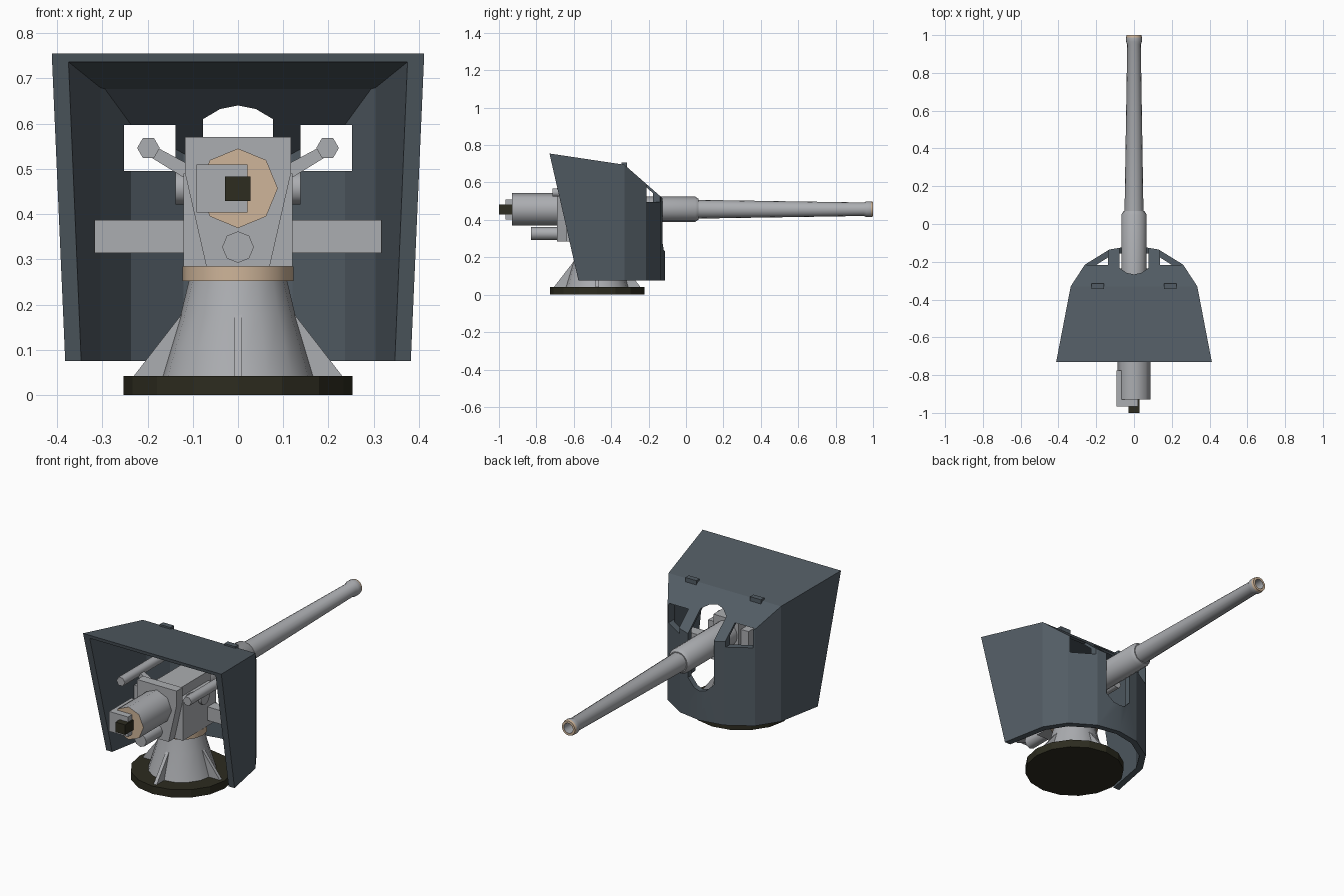
import bpy, bmesh, math
from mathutils import Vector

if "Cube" in bpy.data.objects:
    bpy.data.objects.remove(bpy.data.objects["Cube"], do_unlink=True)


def material(name, r, g, b):
    m = bpy.data.materials.new(name)
    m.use_nodes = True
    m.diffuse_color = (r, g, b, 1)
    bsdf = next(n for n in m.node_tree.nodes if n.type == 'BSDF_PRINCIPLED')
    bsdf.inputs["Base Color"].default_value = (r, g, b, 1)
    bsdf.inputs["Roughness"].default_value = 0.7
    return m


SLATE = material("slate paint", 0.085, 0.108, 0.128)
GREY = material("light grey steel", 0.41, 0.42, 0.44)
TAN = material("tan metal", 0.62, 0.46, 0.32)
DARK = material("dark olive", 0.026, 0.025, 0.014)

AXIS_Y = -0.475   # pedestal axis
BORE_Z = 0.457    # bore height


def finish(name, bm, *mats, smooth=35):
    bmesh.ops.recalc_face_normals(bm, faces=bm.faces)
    me = bpy.data.meshes.new(name)
    bm.to_mesh(me)
    bm.free()
    for m in mats:
        me.materials.append(m)
    me.shade_smooth()
    me.set_sharp_from_angle(angle=math.radians(smooth))
    ob = bpy.data.objects.new(name, me)
    bpy.context.collection.objects.link(ob)
    return ob


def box(name, x, y, z, mat):
    bm = bmesh.new()
    bmesh.ops.create_cube(bm, size=1)
    for v in bm.verts:
        v.co = Vector([lo + (c + 0.5) * (hi - lo) for c, (lo, hi) in zip(v.co, (x, y, z))])
    return finish(name, bm, mat)


def prism(name, points, lo, hi, axis, mat):
    """Extrude a 2D outline along one axis."""
    bm = bmesh.new()

    def place(p, h):
        c = list(p)
        c.insert("xyz".index(axis), h)
        return bm.verts.new(c)
    face = bm.faces.new([place(p, lo) for p in points])
    ext = bmesh.ops.extrude_face_region(bm, geom=[face])
    step = Vector([hi - lo if a == axis else 0 for a in "xyz"])
    bmesh.ops.translate(bm, vec=step, verts=[e for e in ext["geom"] if isinstance(e, bmesh.types.BMVert)])
    return finish(name, bm, mat)


def lathe(name, profile, center, axis, segs, *mats, rule=None, smooth=50):
    """Revolve (radius, height) pairs round an axis through center."""
    bm = bmesh.new()
    rings = []
    for r, h in profile:
        ring = []
        for i in range(segs):
            a = math.tau * i / segs
            c = [r * math.cos(a), r * math.sin(a)]
            c.insert("xyz".index(axis), h)
            ring.append(bm.verts.new(Vector(c) + Vector(center)))
        rings.append(ring)
    for a, b in zip(rings, rings[1:]):
        for i in range(segs):
            j = (i + 1) % segs
            bm.faces.new((a[i], a[j], b[j], b[i]))
    bm.faces.new(rings[0])
    bm.faces.new(rings[-1])
    if rule:
        for f in bm.faces:
            f.material_index = rule(f.calc_center_median())
    return finish(name, bm, *mats, smooth=smooth)


def cut(target, cutters):
    for c in cutters:
        m = target.modifiers.new("cut", 'BOOLEAN')
        m.operation, m.solver, m.object = 'DIFFERENCE', 'EXACT', c
    bpy.context.view_layer.update()
    ev = target.evaluated_get(bpy.context.evaluated_depsgraph_get())
    me = bpy.data.meshes.new_from_object(ev)
    target.modifiers.clear()
    target.data = me
    me.materials.clear()
    me.materials.append(SLATE)
    me.polygons.foreach_set("material_index", [0] * len(me.polygons))
    for c in cutters:
        bpy.data.objects.remove(c, do_unlink=True)
    me.shade_smooth()
    me.set_sharp_from_angle(angle=math.radians(20))


def slice_off(ob, p, q):
    """Remove what lies left of the side-on line p to q, and cap the cut."""
    bm = bmesh.new()
    bm.from_mesh(ob.data)
    normal = Vector((0, -(q[1] - p[1]), q[0] - p[0]))
    res = bmesh.ops.bisect_plane(bm, geom=bm.verts[:] + bm.edges[:] + bm.faces[:], dist=1e-6,
                                 plane_co=(0, *p), plane_no=normal, clear_outer=True)
    edges = [e for e in res["geom_cut"] if isinstance(e, bmesh.types.BMEdge)]
    bmesh.ops.contextual_create(bm, geom=edges)
    bmesh.ops.recalc_face_normals(bm, faces=bm.faces)
    bm.to_mesh(ob.data)
    bm.free()


# Shield: plan outline extruded, sliced to its roof planes, then hollowed
def shield_body(name, half, bottom, drop):
    plan = half + [(-x, y) for x, y in reversed(half) if x > 0]
    ob = prism(name, plan, bottom, 0.9, "z", SLATE)
    slice_off(ob, (-0.73, 0.755 - drop), (-0.33, 0.695 - drop))
    slice_off(ob, (-0.33, 0.695 - drop), (-0.13, 0.52 - drop))
    return ob


shield = shield_body("shield", [(0.454, -0.95), (0.335, -0.33), (0.26, -0.215), (0.13, -0.135), (0, -0.113)],
                     0.075, 0)
slice_off(shield, (-0.575, 0.075), (-0.73, 0.755))
hollow = shield_body("hollow", [(0.435, -1.05), (0.304, -0.345), (0.237, -0.24), (0.12, -0.166), (0, -0.143)],
                     -0.1, 0.018)
slot_side = [(0.077, 0.61), (0.04, 0.632)]
slot_low = [(0.035, 0.24), (0.077, 0.28)]
slot_half = slot_low + slot_side
slot = prism("slot", slot_half + [(0, 0.64)] + [(-x, z) for x, z in reversed(slot_half)] + [(0, 0.232)],
             -0.4, 0.1, "y", SLATE)
windows = [box("window", (min(s * 0.138, s * 0.252), max(s * 0.138, s * 0.252)), (-0.4, 0.1), (0.495, 0.597), SLATE)
           for s in (-1, 1)]
cut(shield, [hollow, slot] + windows)

# Base and pedestal
lathe("base_plate", [(0.253, 0), (0.253, 0.042)], (0, AXIS_Y, 0), "z", 16, DARK, smooth=20)
lathe("pedestal", [(0.168, 0.04), (0.126, 0.18), (0.108, 0.255)], (0, AXIS_Y, 0), "z", 16, GREY)
lathe("pedestal_collar", [(0.123, 0.252), (0.123, 0.284)], (0, AXIS_Y, 0), "z", 16, TAN)
for i in range(4):
    fin = prism("pedestal_fin", [(0.1, 0.04), (0.232, 0.04), (0.122, 0.182), (0.1, 0.182)], -0.009, 0.009, "y", GREY)
    fin.location.y = AXIS_Y
    fin.rotation_euler.z = i * math.pi / 2

# Carriage
half = [(0.07, 0.284), (0.117, 0.49), (0.117, 0.57)]
prism("carriage_plate", half + [(-x, z) for x, z in reversed(half)], -0.69, -0.64, "y", GREY)
box("carriage_body", (-0.12, 0.12), (-0.64, -0.36), (0.284, 0.49), GREY)
box("cradle", (-0.075, 0.075), (-0.64, -0.34), (0.37, 0.54), GREY)

# Paired parts: trunnions, shield supports, sights and hatch hinges
for s in (-1, 1):
    def span(a, b):
        return (min(s * a, s * b), max(s * a, s * b))
    lathe("trunnion", [(0.036, s * 0.11), (0.036, s * 0.138)], (0, AXIS_Y, BORE_Z), "x", 12, GREY)
    box("shield_support", span(0.11, 0.317), (-0.43, -0.37), (0.314, 0.387), GREY)
    lathe("sight_tube", [(0.025, -0.715), (0.025, -0.37)], (s * 0.198, 0, 0.546), "y", 6, GREY, smooth=70)
    prism("sight_arm", [(s * 0.1, 0.482), (s * 0.122, 0.482), (s * 0.2, 0.53), (s * 0.188, 0.552), (s * 0.1, 0.505)],
          -0.58, -0.55, "y", GREY)
    box("roof_hinge", span(0.16, 0.225), (-0.345, -0.316), (0.683, 0.706), SLATE)

# Gun: breech, recoil cylinder, sleeve and barrel
lathe("breech", [(0.088, -0.93), (0.088, -0.6)], (0, 0, BORE_Z), "y", 8, GREY, TAN,
      rule=lambda c: int(c.y < -0.92))
box("breech_block", (-0.092, 0.021), (-0.965, -0.775), (0.403, 0.51), GREY)
box("breech_handle", (-0.029, 0.028), (-1.0, -0.93), (0.429, 0.483), DARK)
lathe("recoil_cylinder", [(0.035, -0.83), (0.035, -0.6)], (0, 0, 0.327), "y", 8, GREY)
lathe("barrel_sleeve", [(0.067, -0.36), (0.067, 0.05), (0.055, 0.068)], (0, 0, BORE_Z), "y", 16, GREY)
lathe("barrel", [(0.05, 0.0), (0.05, 0.07), (0.036, 0.95), (0.042, 0.965), (0.042, 0.988), (0.039, 1.0),
                 (0.027, 1.0), (0.027, 0.9)], (0, 0, BORE_Z), "y", 16, GREY, TAN,
      rule=lambda c: int(c.y > 0.99))
